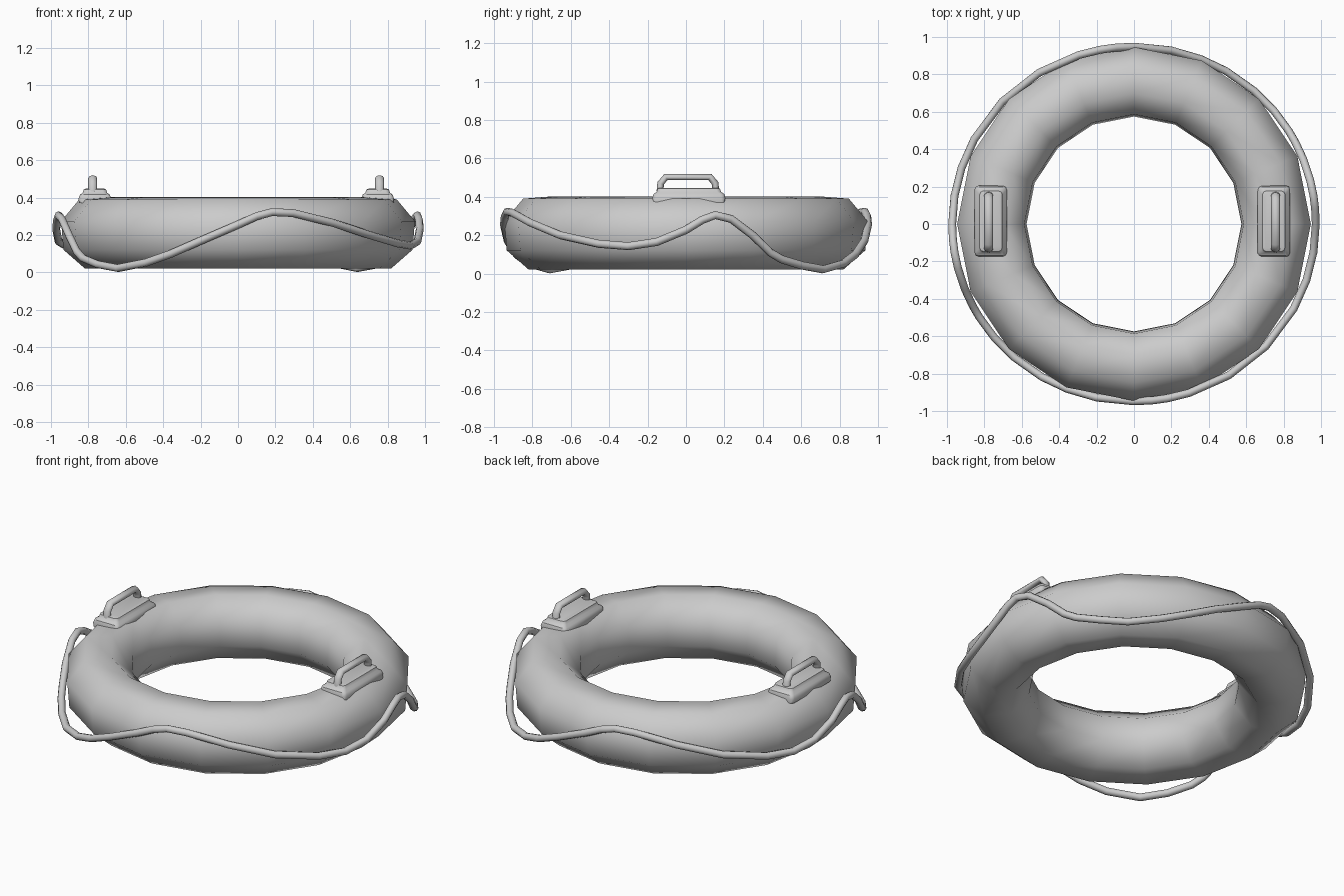
import bpy, bmesh, math
from math import cos, sin, radians

if "Cube" in bpy.data.objects:
    bpy.data.objects.remove(bpy.data.objects["Cube"])

grey = bpy.data.materials.new("soft_grey")
grey.diffuse_color = (0.6, 0.6, 0.6, 1)
grey.use_nodes = True
grey.node_tree.nodes["Principled BSDF"].inputs["Base Color"].default_value = grey.diffuse_color


def mesh_object(name, bm, angle):
    bmesh.ops.recalc_face_normals(bm, faces=bm.faces[:])
    me = bpy.data.meshes.new(name)
    bm.to_mesh(me)
    bm.free()
    ob = bpy.data.objects.new(name, me)
    bpy.context.collection.objects.link(ob)
    finish(ob, angle)
    return ob


def finish(ob, angle):
    ob.data.materials.clear()
    ob.data.materials.append(grey)
    bpy.ops.object.select_all(action='DESELECT')
    ob.select_set(True)
    bpy.context.view_layer.objects.active = ob
    bpy.ops.object.shade_smooth_by_angle(angle=radians(angle))


def bridge(bm, a, b):
    n = len(a)
    for i in range(n):
        j = (i + 1) % n
        bm.faces.new((a[i], a[j], b[j], b[i]))


def tube(name, points, radius, cyclic):
    cu = bpy.data.curves.new(name, 'CURVE')
    cu.dimensions = '3D'
    cu.bevel_depth = radius
    cu.bevel_resolution = 2
    cu.use_fill_caps = True
    sp = cu.splines.new('POLY')
    sp.points.add(len(points) - 1)
    for p, co in zip(sp.points, points):
        p.co = (*co, 1)
    sp.use_cyclic_u = cyclic
    ob = bpy.data.objects.new(name, cu)
    bpy.context.collection.objects.link(ob)
    bpy.ops.object.select_all(action='DESELECT')
    ob.select_set(True)
    bpy.context.view_layer.objects.active = ob
    bpy.ops.object.convert(target='MESH')
    ob = bpy.context.view_layer.objects.active
    finish(ob, 60)
    return ob


# Float ring: 16 segments around, slightly rolled octagonal section
bm = bmesh.new()
rings = []
for i in range(16):
    t = radians(i * 22.5)
    ring = []
    for k in range(8):
        a = radians(63 + 45 * k)
        r = 0.76 + 0.195 * cos(a)
        ring.append(bm.verts.new((r * cos(t), r * sin(t), 0.212 + 0.2 * sin(a))))
    rings.append(ring)
for i in range(16):
    bridge(bm, rings[i], rings[(i + 1) % 16])
mesh_object("float_ring", bm, 80)

# Grab rope: wavy loop, the same half turn repeated twice (angle, height)
half = [(-171, .305), (-166, .285), (-159, .2), (-153, .11), (-149, .075), (-141, .042),
        (-132, .022), (-121, .052), (-112, .1), (-102, .17), (-90, .255), (-84, .3),
        (-79, .322), (-72, .317), (-58, .265), (-43, .2), (-28, .155), (-18, .143),
        (-9, .165), (0, .228), (5, .28)]
path = []
for turn in (0, 180):
    for deg, z in half:
        t = radians(deg + turn)
        r = 0.96 + 0.012 * cos(2 * t)
        path.append((r * cos(t), r * sin(t), z))
tube("grab_rope", path, 0.021, True)

# Handles: stepped mounting pad and bent bar on each side
for side, px, hx in (("left", -0.765, -0.777), ("right", 0.747, 0.757)):
    bm = bmesh.new()
    levels = []
    for hw, hl, z in ((.086, .188, .37), (.087, .19, .395), (.08, .184, .415),
                      (.066, .168, .425), (.06, .162, .443), (.05, .15, .447)):
        loop, c = [], 0.02
        for sx, sy in ((1, 1), (-1, 1), (-1, -1), (1, -1)):
            pts = [(hw, hl - c), (hw - c * .3, hl - c * .3), (hw - c, hl)]
            if sx * sy < 0:
                pts.reverse()
            loop += [bm.verts.new((px + sx * x, 0.015 + sy * y, z)) for x, y in pts]
        levels.append(loop)
    for a, b in zip(levels, levels[1:]):
        bridge(bm, a, b)
    bm.faces.new(levels[0])
    bm.faces.new(levels[-1])
    mesh_object(side + "_handle_pad", bm, 40)

    bar = [(hx, 0.01 + y, z) for y, z in
           ((-.145, .43), (-.142, .47), (-.115, .503), (.115, .503), (.142, .47), (.145, .43))]
    ob = tube(side + "_handle_bar", bar, 0.018, False)
    for v in ob.data.vertices:  # slightly wider than tall
        v.co.x = hx + (v.co.x - hx) * 1.35
